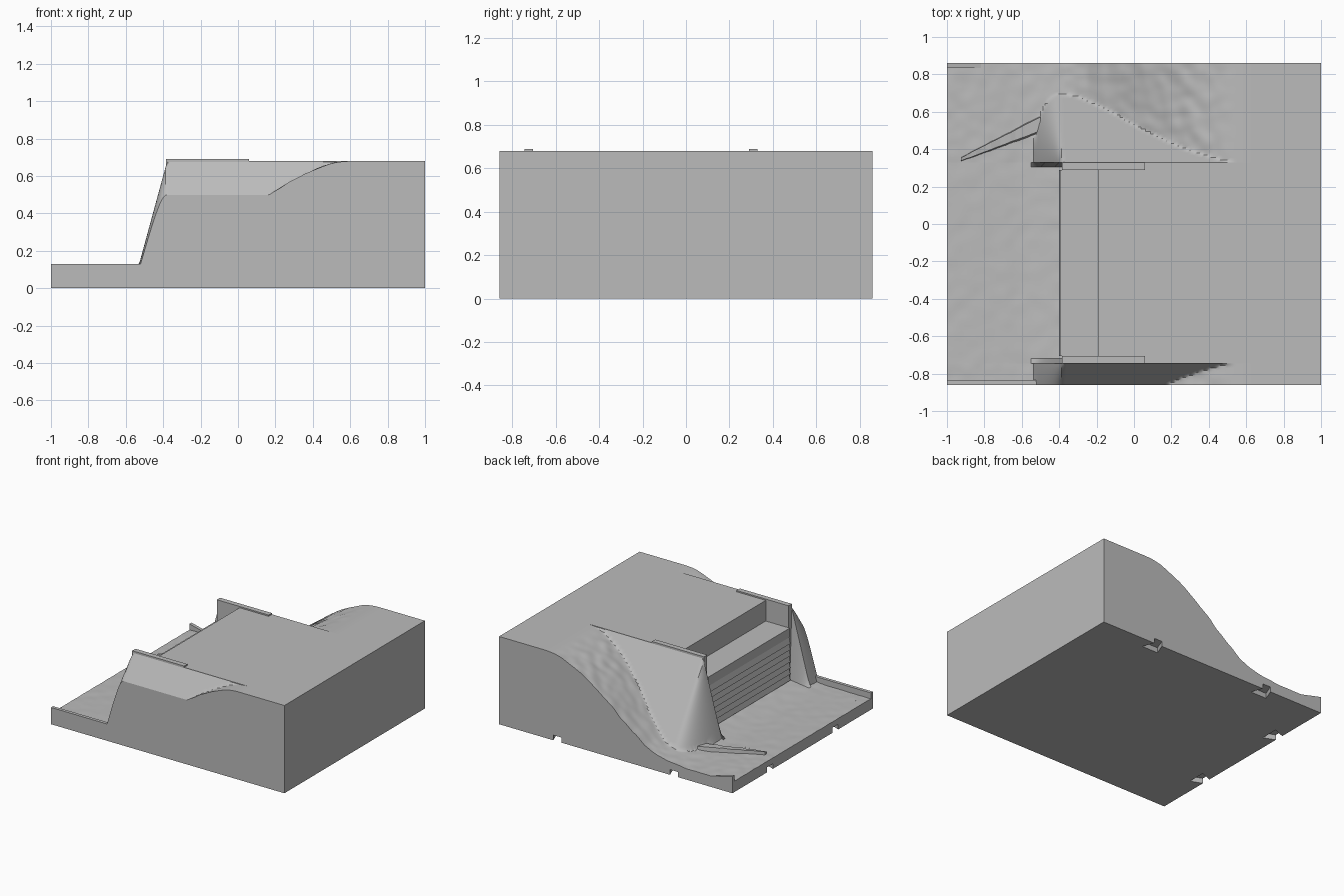
import bpy, bmesh, math
from mathutils import Vector, noise

cube = bpy.data.objects.get("Cube")
if cube:
    bpy.data.objects.remove(cube, do_unlink=True)

stone = bpy.data.materials.new("stone_grey")
stone.diffuse_color = (0.5, 0.5, 0.5, 1)
stone.use_nodes = True
stone.node_tree.nodes["Principled BSDF"].inputs["Base Color"].default_value = (0.5, 0.5, 0.5, 1)

X, Y = 1.0, 0.86            # half extents of the tile
SLAB, TOP = 0.04, 0.68      # underside slab and plateau heights
WALL_L, WALL_R = 0.33, -0.745   # outer faces of the two side walls
DOOR_X = -0.385


def finish(name, bm, smooth=False):
    bmesh.ops.recalc_face_normals(bm, faces=bm.faces)
    mesh = bpy.data.meshes.new(name)
    bm.to_mesh(mesh)
    bm.free()
    mesh.materials.append(stone)
    obj = bpy.data.objects.new(name, mesh)
    bpy.context.collection.objects.link(obj)
    if smooth:
        bpy.ops.object.select_all(action="DESELECT")
        obj.select_set(True)
        bpy.context.view_layer.objects.active = obj
        bpy.ops.object.shade_smooth_by_angle(angle=math.radians(30))
    return obj


def prism(name, points, offset):
    """Extrude a planar outline along an offset."""
    bm = bmesh.new()
    face = bm.faces.new([bm.verts.new(p) for p in points])
    ext = bmesh.ops.extrude_face_region(bm, geom=[face])["geom"]
    moved = [g for g in ext if isinstance(g, bmesh.types.BMVert)]
    bmesh.ops.translate(bm, verts=moved, vec=offset)
    return finish(name, bm)


def box(name, x0, x1, y0, y1, z0, z1):
    return prism(name, [(x0, y0, z0), (x1, y0, z0), (x1, y1, z0), (x0, y1, z0)], (0, 0, z1 - z0))


# Hill profile along x
HILL = [(-1, .085), (-.6, .085), (-.4, .11), (-.28, .15), (-.1, .28), (.05, .41),
        (.2, .52), (.3, .585), (.4, .63), (.5, .67), (.58, TOP), (1.1, TOP)]


def hill(x):
    for (xa, za), (xb, zb) in zip(HILL, HILL[1:]):
        if x <= xb:
            return za + (zb - za) * (x - xa) / (xb - xa)
    return TOP


def height(x, y):
    base = sum(hill(x + d) for d in (-.03, 0, .03)) / 3
    if x < 0.55:
        rough = 0.008 if x > -0.4 else 0.003
        base += rough * noise.noise(Vector((x * 14, y * 14, 0))) * min(1, (0.55 - x) * 5)
    # scree bank leaning on the outside of each wall, rounded at its front end
    out = max(y - WALL_L, WALL_R - y)
    if out > -1e-4:
        r = math.hypot(min(0, x + 0.38) / 0.15, out / 0.36)
        base = max(base, TOP - 0.005 - 0.55 * r)
    return min(base, TOP)


def terrain(name, x0, x1, y0, y1, step=0.0125):
    """Closed height field with vertical skirts."""
    nx, ny = round((x1 - x0) / step), max(2, round((y1 - y0) / step))
    bm = bmesh.new()
    rows = []
    for j in range(ny + 1):
        y = y0 + (y1 - y0) * j / ny
        row = []
        for i in range(nx + 1):
            x = x0 + (x1 - x0) * i / nx
            row.append(bm.verts.new((x, y, height(x, y))))
        rows.append(row)
    for a, b in zip(rows, rows[1:]):
        for i in range(nx):
            bm.faces.new((a[i], a[i + 1], b[i + 1], b[i]))
    rim = rows[0] + [r[-1] for r in rows[1:]] + rows[-1][-2::-1] + [r[0] for r in rows[-2:0:-1]]
    low = [bm.verts.new((v.co.x, v.co.y, SLAB)) for v in rim]
    for i in range(len(rim)):
        k = (i + 1) % len(rim)
        bm.faces.new((rim[i], low[i], low[k], rim[k]))
    bm.faces.new(low)
    return finish(name, bm, smooth=True)


# Underside slab with dovetail connector notches on two edges
def notch(centre, along, inward):
    c, a, n = Vector(centre), Vector(along), Vector(inward)
    return [c - a * .035, c - a * .07 + n * .09, c + a * .07 + n * .09, c + a * .035]


outline = [Vector((-X, -Y, 0)), Vector((X, -Y, 0)), Vector((X, Y, 0))]
for x in (0.5, -0.5):
    outline += notch((x, Y, 0), (-1, 0, 0), (0, -1, 0))
outline.append(Vector((-X, Y, 0)))
for y in (0.4, -0.4):
    outline += notch((-X, y, 0), (0, -1, 0), (1, 0, 0))
prism("base_slab", outline, (0, 0, SLAB))

# Ground and hillsides
terrain("hillside_back", -X, X, WALL_L, Y)
terrain("hillside_front", -X, X, -Y, WALL_R)
terrain("forecourt_ground", -X, -0.35, WALL_R, WALL_L, 0.025)

# Plateau, recessed ledge above the door
box("plateau", -0.19, X, WALL_R, WALL_L, SLAB, TOP)
box("door_ledge", DOOR_X + 0.004, -0.19, WALL_R, WALL_L, SLAB, 0.52)

# Side walls with copings
for side, y0, y1 in (("left", 0.29, WALL_L), ("right", WALL_R, -0.705)):
    box(side + "_wall", DOOR_X, -0.19, y0, y1, SLAB, TOP)
    box(side + "_coping", DOOR_X, 0.06, y0, y1, TOP - 0.01, 0.69)

# Slatted door: a sawtooth profile along the opening
slats, z0, z1 = 8, 0.07, 0.45
pitch = (z1 - z0) / slats
profile = [(-0.37, 0.29, z0)]
for i in range(slats):
    z = z0 + i * pitch
    profile += [(-0.402, 0.29, z), (-0.390, 0.29, z + pitch * 0.95)]
profile += [(-0.390, 0.29, z1), (-0.370, 0.29, z1)]
prism("slatted_door", profile, (0, -0.995, 0))
box("door_lintel", -0.395, -0.37, -0.705, 0.29, z1, 0.52)

# Curb along the front edge and raised corner at the back
box("front_curb", -X, -0.52, -Y, -0.835, SLAB, 0.13)
prism("corner_bank", [(-X, Y, SLAB), (-X, Y, 0.13), (-0.92, Y, 0.11), (-0.8, Y, 0.08), (-0.8, Y, SLAB)],
      (0, -0.025, 0))

# Low jagged rock ledge beside the scree
bm = bmesh.new()
rings = []
for i in range(17):
    t = i / 16
    x, y = -0.925 + 0.425 * t, 0.345 + 0.185 * t
    w = 0.012 + 0.04 * t + 0.006 * noise.noise(Vector((t * 30, 0, 0)))
    z = 0.105 + 0.012 * t + 0.006 * noise.noise(Vector((t * 25, 5, 0)))
    rings.append([bm.verts.new(p) for p in ((x, y - w, 0.06), (x, y - w * 0.6, z),
                                            (x, y + w * 0.8, z + 0.003), (x, y + w, 0.06))])
for a, b in zip(rings, rings[1:]):
    for k in range(4):
        bm.faces.new((a[k], a[(k + 1) % 4], b[(k + 1) % 4], b[k]))
bm.faces.new(rings[0])
bm.faces.new(rings[-1])
finish("rock_ledge", bm)
